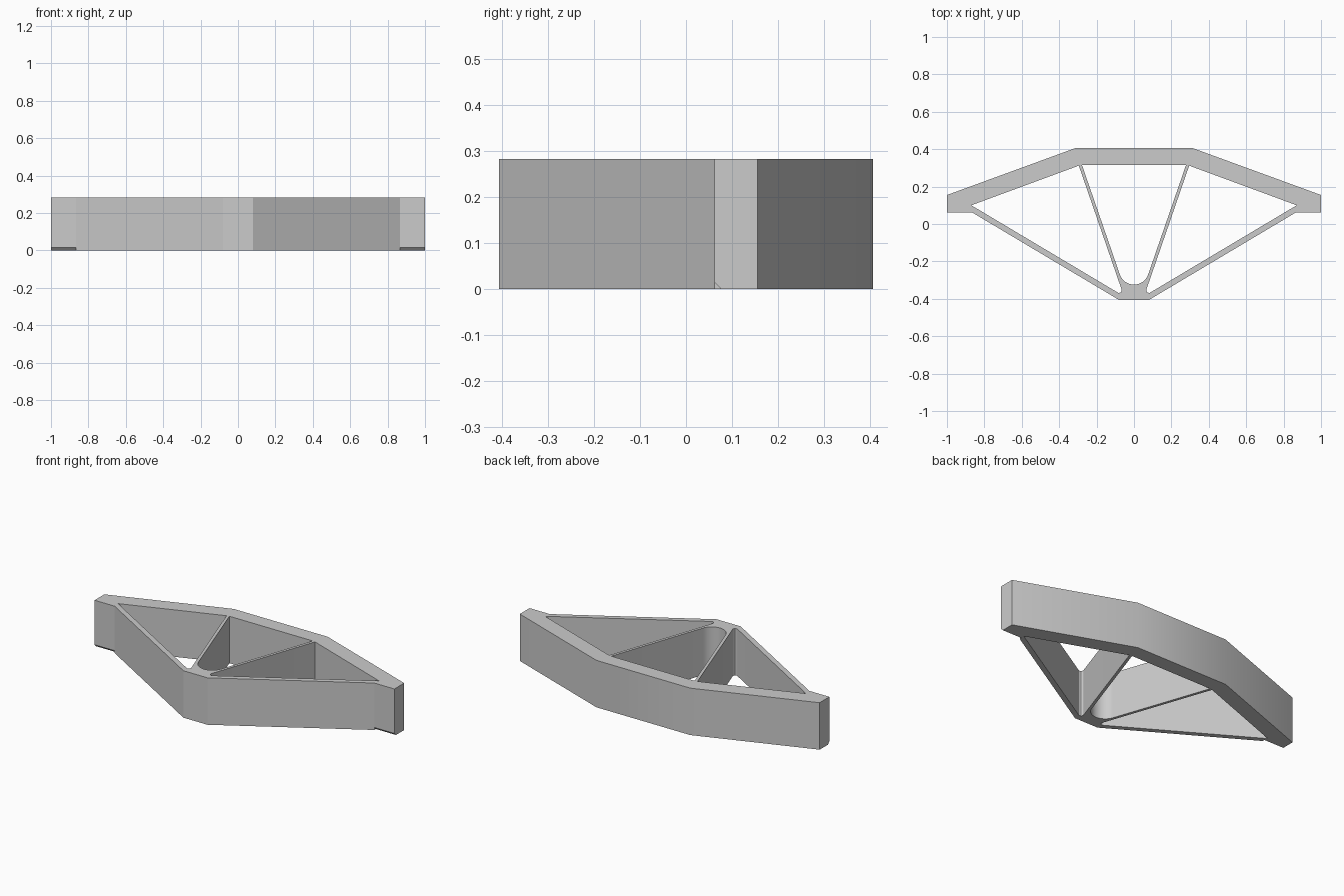
import bpy, bmesh
from math import radians, sin, cos
from mathutils import Vector

if "Cube" in bpy.data.objects:
    bpy.data.objects.remove(bpy.data.objects["Cube"])

HEIGHT = 0.283
TAB_X, TAB_Y = 0.866, 0.062   # inner front corner of each end tab
CHAMFER = 0.015

grey = bpy.data.materials.new("plain_grey")
grey.use_nodes = True
grey.diffuse_color = (0.6, 0.6, 0.6, 1)
grey.node_tree.nodes["Principled BSDF"].inputs["Base Color"].default_value = grey.diffuse_color


def arc(centre, radius, start, end, steps):
    """Points along a circular arc, angles in degrees."""
    angles = [radians(start + (end - start) * i / steps) for i in range(steps + 1)]
    return [(centre[0] + radius * cos(t), centre[1] + radius * sin(t)) for t in angles]


def fillet_first(points, radius, steps=8):
    """Replace the first corner of a loop with a tangent arc."""
    p = Vector(points[0])
    a = (Vector(points[-1]) - p).normalized()
    b = (Vector(points[1]) - p).normalized()
    half = a.angle(b) / 2
    centre = p + (a + b).normalized() * (radius / sin(half))
    reach = radius * cos(half) / sin(half)
    start, end = p + a * reach, p + b * reach
    curve = []
    for i in range(steps + 1):
        spoke = (start.lerp(end, i / steps) - centre).normalized()
        curve.append(tuple(centre + spoke * radius))
    return curve + points[1:]


def mirrored(half):
    """Close a right-hand chain of points with its mirror image."""
    return half + [(-x, y) for x, y in reversed(half)]


def prism(name, loops, height):
    """Extrude an outline with holes straight up."""
    bm = bmesh.new()
    for loop in loops:
        verts = [bm.verts.new((x, y, 0)) for x, y in loop]
        for i, v in enumerate(verts):
            bm.edges.new((verts[i - 1], v))
    bmesh.ops.triangle_fill(bm, edges=bm.edges[:], use_beauty=True, normal=(0, 0, 1))
    top = bmesh.ops.extrude_face_region(bm, geom=bm.faces[:])["geom"]
    bmesh.ops.translate(bm, vec=(0, 0, height),
                        verts=[g for g in top if isinstance(g, bmesh.types.BMVert)])
    bmesh.ops.recalc_face_normals(bm, faces=bm.faces[:])
    mesh = bpy.data.meshes.new(name)
    bm.to_mesh(mesh)
    bm.free()
    mesh.materials.append(grey)
    obj = bpy.data.objects.new(name, mesh)
    bpy.context.collection.objects.link(obj)
    return obj


# Outer silhouette
outline = mirrored([(0.08, -0.406), (TAB_X, TAB_Y), (1, TAB_Y), (1, 0.155), (0.313, 0.406)])

# Middle opening, rounded at the bottom
middle = mirrored(arc((0, -0.244), 0.08, -86.5, -19, 10) + [(0.278, 0.315)])

# Side openings with a small fillet at the foot
right = fillet_first([(0.054, -0.386), (0.87, 0.1), (0.295, 0.312)], 0.014)
left = [(-x, y) for x, y in right]

truss = prism("truss_frame", [outline, middle, right, left], HEIGHT)
bpy.context.view_layer.objects.active = truss

# Chamfer under the front edge of both end tabs
d = 0.02
for side in (1, -1):
    wedge = prism("chamfer_cutter", [[(TAB_Y - d, CHAMFER + d), (TAB_Y - d, -d),
                                      (TAB_Y + CHAMFER + d, -d)]], 0.2)
    for v in wedge.data.vertices:
        y, z, x = v.co
        v.co = (side * (TAB_X + x), y, z)
    if side < 0:
        wedge.data.flip_normals()
    wedge.hide_render = True
    cut = truss.modifiers.new("tab_chamfer", 'BOOLEAN')
    cut.operation = 'DIFFERENCE'
    cut.solver = 'EXACT'
    cut.object = wedge
    bpy.ops.object.modifier_apply(modifier=cut.name)
    bpy.data.objects.remove(wedge)

bpy.ops.object.select_all(action='DESELECT')
truss.select_set(True)
bpy.ops.object.shade_smooth_by_angle(angle=radians(30))
